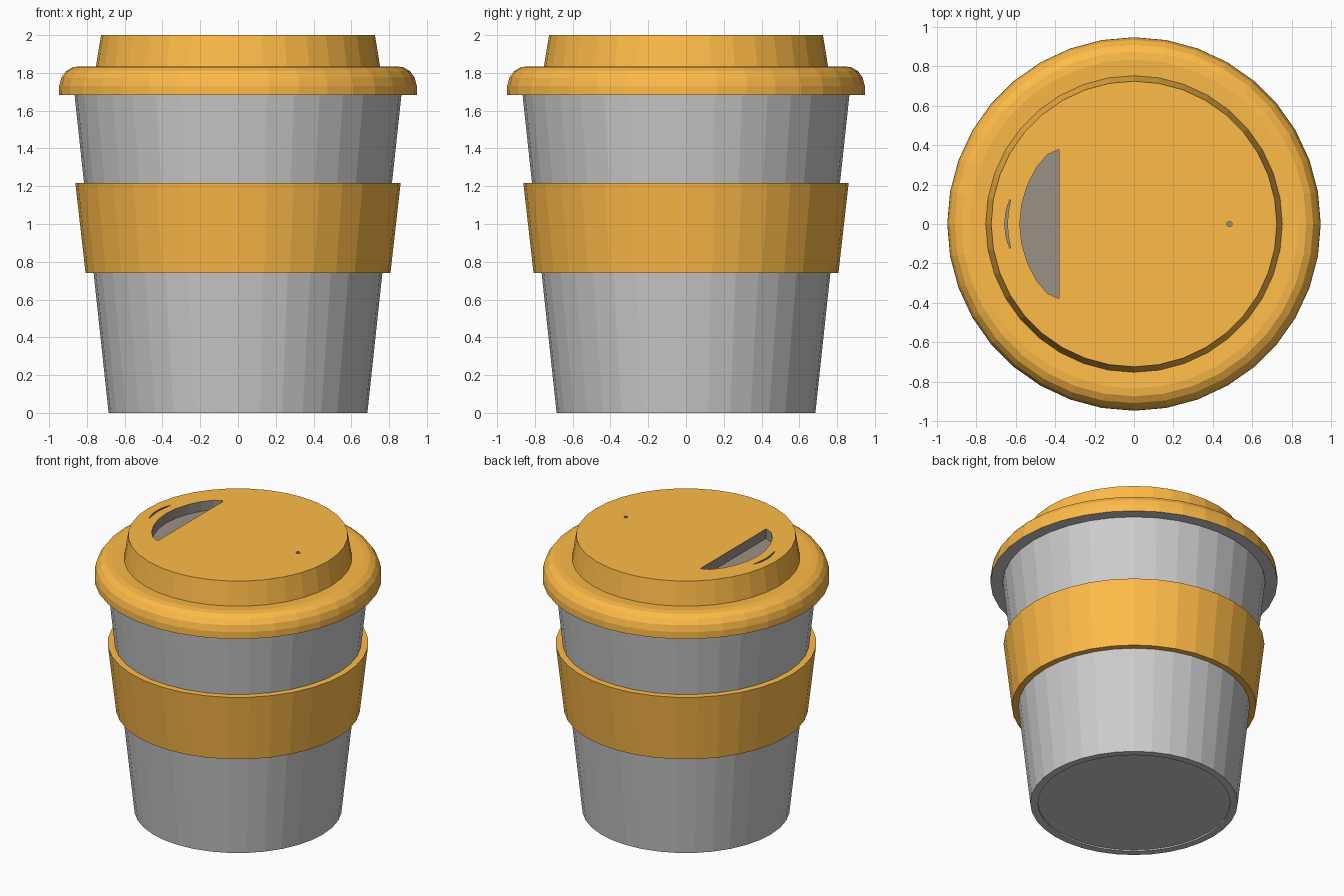
import bpy, bmesh
from math import sin, cos, pi

if "Cube" in bpy.data.objects:
    bpy.data.objects.remove(bpy.data.objects["Cube"])

SIDES = 36


def material(name, rgb):
    m = bpy.data.materials.new(name)
    m.diffuse_color = (*rgb, 1)
    m.use_nodes = True
    m.node_tree.nodes["Principled BSDF"].inputs["Base Color"].default_value = m.diffuse_color
    return m


orange = material("orange", (1.0, 0.5, 0.065))
dark = material("dark_recess", (0.33, 0.28, 0.235))
grey = material("grey", (0.8, 0.8, 0.8))


def finish(name, bm, mats):
    bmesh.ops.remove_doubles(bm, verts=bm.verts, dist=1e-5)
    bmesh.ops.recalc_face_normals(bm, faces=bm.faces)
    me = bpy.data.meshes.new(name)
    bm.to_mesh(me)
    bm.free()
    for m in mats:
        me.materials.append(m)
    ob = bpy.data.objects.new(name, me)
    bpy.context.collection.objects.link(ob)
    return ob


def lathe(name, profile, mats=(), closed=True, grey_segment=None):
    """Revolve (radius, z) points about z; a profile on the axis is left open."""
    bm = bmesh.new()
    rings = []
    for r, z in profile:
        if r == 0:
            rings.append([bm.verts.new((0, 0, z))] * SIDES)
        else:
            rings.append([bm.verts.new((r * cos(2 * pi * i / SIDES),
                                        r * sin(2 * pi * i / SIDES), z))
                          for i in range(SIDES)])
    n = len(rings)
    for k in range(n if closed else n - 1):
        a, b = rings[k], rings[(k + 1) % n]
        for i in range(SIDES):
            j = (i + 1) % SIDES
            f = bm.faces.new(list(dict.fromkeys((a[i], a[j], b[j], b[i]))))
            if k == grey_segment:
                f.material_index = 2
    return finish(name, bm, mats)


def cutter(name, outline, depth):
    """Upright prism that sinks a dark recess into the lid top."""
    bm = bmesh.new()
    face = bm.faces.new([bm.verts.new((x, y, 2 - depth)) for x, y in outline])
    ext = bmesh.ops.extrude_face_region(bm, geom=[face])
    top = [v for v in ext["geom"] if isinstance(v, bmesh.types.BMVert)]
    bmesh.ops.translate(bm, verts=top, vec=(0, 0, depth + 0.05))
    for f in bm.faces:
        f.material_index = 1
    ob = finish(name, bm, (orange, dark, grey))
    ob.hide_render = True
    ob.hide_viewport = True
    return ob


# Cup with a foot ring and hollow inside
lathe("cup", [(0, 0.01), (0.635, 0.01), (0.635, 0), (0.685, 0), (0.8745, 1.77),
              (0.845, 1.77), (0.66, 0.06), (0, 0.06)], closed=False)

# Grip sleeve
lathe("grip_sleeve", [(0.764, 0.74), (0.807, 0.74), (0.861, 1.216), (0.815, 1.216)],
      (orange,))

# Lid: hollow, rounded rim, raised crown, grey underside of the rim
lid = lathe("lid", [(0, 1.9), (0.69, 1.9), (0.71, 1.79), (0.878, 1.775),
                    (0.867, 1.682), (0.948, 1.682), (0.947, 1.73), (0.935, 1.775),
                    (0.91, 1.81), (0.875, 1.83), (0.835, 1.835), (0.753, 1.83),
                    (0.725, 2.0), (0, 2.0)],
            (orange, dark, grey), closed=False, grey_segment=4)

# Drinking opening, lip slit and air hole
half = [(-0.57, 0.1), (-0.54, 0.2), (-0.493, 0.29), (-0.44, 0.352), (-0.38, 0.38)]
mouth = [(-0.58, 0)] + half + [(x, -y) for x, y in reversed(half)]
slit = [(-0.657, 0), (-0.65, 0.065), (-0.631, 0.125), (-0.627, 0.12), (-0.638, 0.06),
        (-0.643, 0), (-0.638, -0.06), (-0.627, -0.12), (-0.631, -0.125), (-0.65, -0.065)]
air = [(0.485 + 0.014 * cos(pi * i / 6), 0.014 * sin(pi * i / 6)) for i in range(12)]
for name, outline, depth in (("drink_opening_cutter", mouth, 0.07),
                             ("lip_slit_cutter", slit, 0.04),
                             ("air_hole_cutter", air, 0.04)):
    mod = lid.modifiers.new(name, "BOOLEAN")
    mod.operation = "DIFFERENCE"
    mod.solver = "EXACT"
    mod.object = cutter(name, outline, depth)
